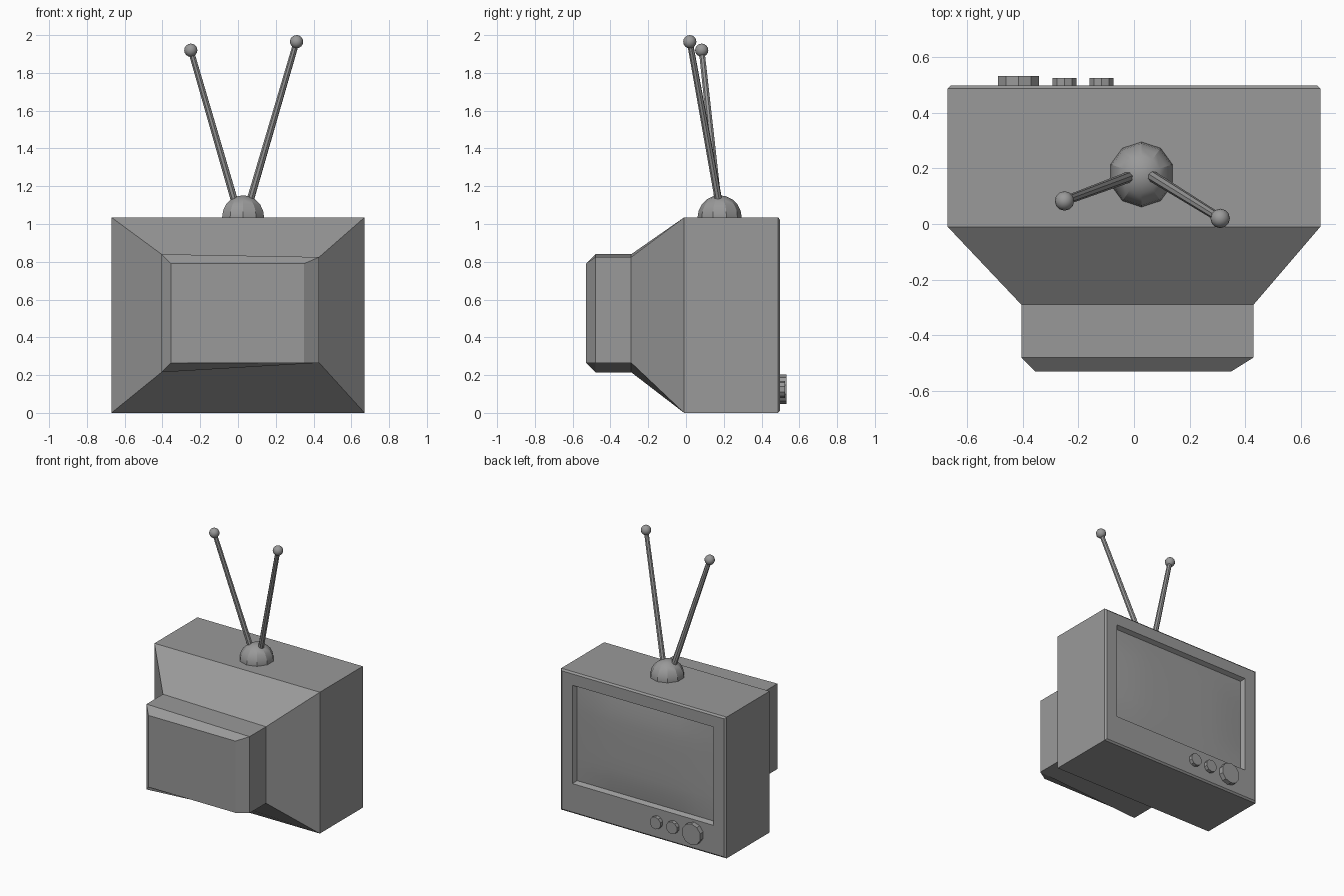
import bpy, bmesh, math
from mathutils import Vector, Matrix

cube = bpy.data.objects.get("Cube")
if cube:
    bpy.data.objects.remove(cube, do_unlink=True)

grey = bpy.data.materials.new("plain_grey")
grey.use_nodes = True
colour = (0.32, 0.32, 0.32, 1)
grey.diffuse_color = colour
grey.node_tree.nodes["Principled BSDF"].inputs["Base Color"].default_value = colour


def finish(name, bm, angle=25):
    """Turn a bmesh into a named, shaded object."""
    bmesh.ops.recalc_face_normals(bm, faces=bm.faces)
    mesh = bpy.data.meshes.new(name)
    bm.to_mesh(mesh)
    bm.free()
    obj = bpy.data.objects.new(name, mesh)
    bpy.context.collection.objects.link(obj)
    mesh.materials.append(grey)
    bpy.ops.object.select_all(action='DESELECT')
    obj.select_set(True)
    bpy.context.view_layer.objects.active = obj
    bpy.ops.object.shade_smooth_by_angle(angle=math.radians(angle))
    return obj


def rod(name, start, end, r1, r2, sides):
    """Straight, possibly tapered cylinder between two points."""
    start, end = Vector(start), Vector(end)
    axis = end - start
    turn = axis.to_track_quat('Z', 'Y').to_matrix().to_4x4()
    bm = bmesh.new()
    bmesh.ops.create_cone(bm, cap_ends=True, segments=sides, radius1=r1, radius2=r2,
                          depth=axis.length,
                          matrix=Matrix.Translation((start + end) / 2) @ turn)
    return finish(name, bm)


def box_ring(y, x0, x1, z0, z1):
    return [(x0, y, z0), (x1, y, z0), (x1, y, z1), (x0, y, z1)]


# Cabinet: tube housing, taper, main box, and bezel around a recess
W, H = 0.67, 1.035
housing = [(-0.405, 0.215), (0.43, 0.265), (0.43, 0.825), (-0.405, 0.84)]
rings = [
    box_ring(-0.53, -0.355, 0.35, 0.265, 0.79),
    [(x, -0.48, z) for x, z in housing],
    [(x, -0.29, z) for x, z in housing],
    box_ring(-0.01, -W, W, 0, H),
    box_ring(0.487, -W, W, 0, H),
    box_ring(0.498, -W + 0.012, W - 0.012, 0.012, H - 0.012),
    box_ring(0.498, -0.57, 0.57, 0.22, 0.94),
    box_ring(0.468, -0.555, 0.555, 0.235, 0.925),
]
bm = bmesh.new()
loops = [[bm.verts.new(p) for p in ring] for ring in rings]
bm.faces.new(loops[0])
for a, b in zip(loops, loops[1:]):
    for i in range(4):
        j = (i + 1) % 4
        bm.faces.new((a[i], a[j], b[j], b[i]))
finish("cabinet", bm)

# Screen: gently bulging glass filling the recess
bm = bmesh.new()
bmesh.ops.create_grid(bm, x_segments=8, y_segments=8, size=1)
for v in bm.verts:
    u, w = v.co.x, v.co.y
    v.co = (-0.555 * u, 0.468 + 0.018 * (1 - u ** 4) * (1 - w ** 4), 0.58 + 0.345 * w)
screen = finish("screen", bm)
if screen.data.polygons[0].normal.y < 0:
    screen.data.flip_normals()

# Control knobs
for name, x, radius, out in (("large_knob", -0.415, 0.077, 0.533),
                             ("middle_knob", -0.25, 0.045, 0.525),
                             ("small_knob", -0.117, 0.045, 0.525)):
    rod(name, (x, 0.49, 0.125), (x, out, 0.125), radius, radius, 10)

# Antenna base: faceted dome on the top of the cabinet
bm = bmesh.new()
bmesh.ops.create_uvsphere(bm, u_segments=10, v_segments=10, radius=0.117)
bmesh.ops.bisect_plane(bm, geom=bm.verts[:] + bm.edges[:] + bm.faces[:],
                       plane_co=(0, 0, -0.01), plane_no=(0, 0, 1), clear_inner=True)
bmesh.ops.translate(bm, verts=bm.verts, vec=(0.027, 0.178, 1.035))
finish("antenna_base", bm)

# Antenna rods with ball tips
for side, foot, tip in (("right", (-0.015, 0.17, 1.11), (-0.25, 0.083, 1.92)),
                        ("left", (0.06, 0.175, 1.11), (0.31, 0.02, 1.965))):
    rod(side + "_antenna_rod", foot, tip, 0.02, 0.016, 8)
    bm = bmesh.new()
    bmesh.ops.create_uvsphere(bm, u_segments=12, v_segments=8, radius=0.035)
    bmesh.ops.translate(bm, verts=bm.verts, vec=tip)
    finish(side + "_antenna_tip", bm, 35)
